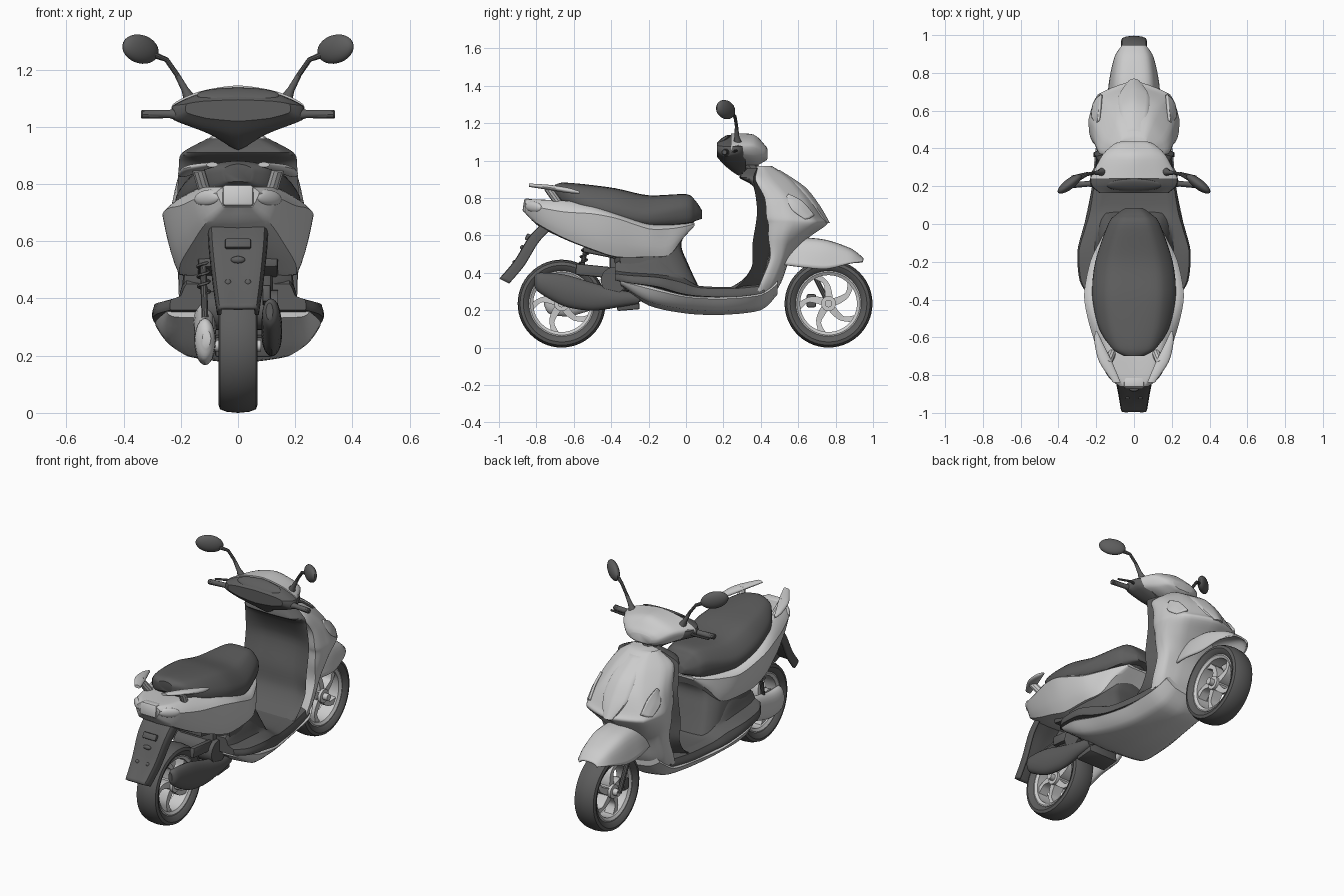
import bpy, bmesh, math
from mathutils import Vector, Matrix, Euler

DARK = bpy.data.materials.new("dark_plastic")
DARK.diffuse_color = (0.11, 0.11, 0.11, 1)
C = bpy.context

def finish(o, mat, mirror=False, thick=0, angle=35):
    if mat:
        o.data.materials.append(mat)
    if thick:
        m = o.modifiers.new("thickness", 'SOLIDIFY'); m.thickness = thick; m.offset = 0
    if mirror:
        o.modifiers.new("mirror", 'MIRROR')
    bpy.ops.object.select_all(action='DESELECT')
    o.select_set(True); C.view_layer.objects.active = o
    bpy.ops.object.shade_smooth_by_angle(angle=math.radians(angle))
    return o

def from_bm(name, bm, mat, **kw):
    bmesh.ops.recalc_face_normals(bm, faces=bm.faces)
    me = bpy.data.meshes.new(name); bm.to_mesh(me); bm.free()
    o = bpy.data.objects.new(name, me); C.collection.objects.link(o)
    return finish(o, mat, **kw)

def spline(p, closed, n, soft=1.0):
    # Catmull-Rom curve through the points, tightened towards straight lines when soft < 1
    k, out = len(p), []
    for i in range(k if closed else k - 1):
        g = (lambda j: p[j % k]) if closed else (lambda j: p[max(0, min(k - 1, j))])
        a, b, c, d = g(i - 1), g(i), g(i + 1), g(i + 2)
        for s in range(n):
            t = s / n
            cr = 0.5 * (2 * b + (c - a) * t + (2 * a - 5 * b + 4 * c - d) * t * t
                        + (3 * b - a - 3 * c + d) * t ** 3)
            out.append(b.lerp(c, t).lerp(cr, soft))
    return out if closed else out + [p[-1]]

def add_loft(bm, rings, closed=True, n=5, m=5, soft=1.0):
    rings = [spline([Vector(v) for v in r], closed, n, soft) for r in rings]
    rows = list(zip(*[spline(list(c), False, m, 0.85) for c in zip(*rings)]))
    vs = [[bm.verts.new(v) for v in r] for r in rows]
    w = len(vs[0])
    for a, b in zip(vs, vs[1:]):
        for j in range(w if closed else w - 1):
            bm.faces.new((a[j], a[(j + 1) % w], b[(j + 1) % w], b[j]))
    if closed:
        bm.faces.new(vs[0]); bm.faces.new(vs[-1])

def loft(name, rings, mat=None, closed=True, n=5, m=5, soft=1.0, **kw):
    bm = bmesh.new(); add_loft(bm, rings, closed, n, m, soft)
    return from_bm(name, bm, mat, **kw)

def body(name, axis, stations, mat=None, closed=True, soft=0.5, **kw):
    # symmetric shell from half sections stacked along y or z
    rings = []
    for t, half in stations:
        h = [(a, t, b) if axis == 'y' else (a, b, t) for a, b in half]
        mir = [(-x, y, z) for x, y, z in reversed(h) if x > 0]
        rings.append(h + mir if closed else mir + h)
    return loft(name, rings, mat, closed, soft=soft, **kw)

def pods(name, stations, mat=None, **kw):
    # elliptical rings along y: (x, y, z, rx, rz)
    return loft(name, [[(x + rx * math.cos(a), y, z + rz * math.sin(a)) for a in
                [k * math.tau / 8 for k in range(8)]] for x, y, z, rx, rz in stations], mat, n=3, **kw)

def prim(name, kind, loc, size, rot=(0, 0, 0), mat=DARK, bevel=0, **kw):
    # size = half extents
    bm = bmesh.new()
    if kind == 'ball':
        bmesh.ops.create_uvsphere(bm, u_segments=24, v_segments=14, radius=1)
    elif kind == 'cyl':
        bmesh.ops.create_cone(bm, cap_ends=True, segments=24, radius1=1, radius2=1, depth=2)
    else:
        bmesh.ops.create_cube(bm, size=2)
    bmesh.ops.transform(bm, verts=bm.verts, matrix=Matrix.LocRotScale(Vector(loc), Euler(rot), Vector(size)))
    if bevel:
        bmesh.ops.bevel(bm, geom=bm.edges[:], offset=bevel, segments=2, affect='EDGES', profile=0.5)
    return from_bm(name, bm, mat, **kw)

def tube(name, pts, r, mat=DARK, **kw):
    cu = bpy.data.curves.new(name, 'CURVE'); cu.dimensions = '3D'
    cu.bevel_depth = 1; cu.bevel_resolution = 3; cu.use_fill_caps = True
    s = cu.splines.new('POLY'); s.points.add(len(pts) - 1)
    for i, p in enumerate(pts):
        s.points[i].co = (*p, 1); s.points[i].radius = r[i] if isinstance(r, tuple) else r
    o = bpy.data.objects.new(name, cu); C.collection.objects.link(o)
    bpy.ops.object.select_all(action='DESELECT')
    o.select_set(True); C.view_layer.objects.active = o
    bpy.ops.object.convert(target='MESH')
    return finish(C.object, mat, **kw)

def lathe(name, prof, y, z, mat=None):
    # closed (x, radius) profile spun about the axle
    bm = bmesh.new()
    vs = [bm.verts.new((x, y, z + r)) for x, r in prof]
    es = [bm.edges.new((vs[i], vs[i - 1])) for i in range(len(vs))]
    bmesh.ops.spin(bm, geom=vs + es, cent=(0, y, z), axis=(1, 0, 0), angle=math.tau, steps=56, use_duplicate=False)
    bmesh.ops.remove_doubles(bm, verts=bm.verts, dist=1e-5)
    return from_bm(name, bm, mat)

# wheels: tyre, rim, curved spokes, hub
for tag, y in (("front", 0.762), ("rear", -0.665)):
    z = 0.235
    side = [(0.045, 0.172), (0.06, 0.185), (0.069, 0.205), (0.063, 0.222), (0.04, 0.231)]
    lathe(tag + "_tyre", side + [(0, 0.235)] + [(-x, r) for x, r in reversed(side)], y, z, DARK)
    lathe(tag + "_rim", [(0.048, 0.176), (0.05, 0.168), (0.04, 0.152), (-0.04, 0.152), (-0.05, 0.168), (-0.048, 0.176)], y, z)
    bm = bmesh.new()
    for k in range(5):
        rings = []
        for r, sweep, w, d in ((0.02, 0, 0.02, 0.035), (0.06, 0.02, 0.019, 0.032), (0.11, 0.14, 0.015, 0.028), (0.157, 0.42, 0.022, 0.03)):
            a = k * math.tau / 5 + sweep + 0.3
            u, v = Vector((0, math.cos(a), math.sin(a))), Vector((0, -math.sin(a), math.cos(a)))
            c = Vector((0, y, z)) + u * r
            rings.append([c + v * (w * i) + Vector((d * j, 0, 0)) for i, j in ((1, 1), (-1, 1), (-1, -1), (1, -1))])
        add_loft(bm, rings, n=1, m=4)
    from_bm(tag + "_spokes", bm, None)
    prim(tag + "_hub", 'cyl', (0, y, z), (0.04, 0.04, 0.05), (0, math.pi / 2, 0), None)
    prim(tag + "_axle", 'cyl', (0, y, z), (0.02, 0.02, 0.08), (0, math.pi / 2, 0), None)
prim("brake_caliper", 'box', (-0.05, 0.67, 0.25), (0.02, 0.025, 0.035), bevel=0.008)
tube("fork_leg", [(-0.083, 0.762, 0.235), (-0.083, 0.68, 0.4), (-0.07, 0.6, 0.54)], 0.014)
tube("steering_column", [(0, 0.58, 0.54), (0, 0.42, 0.86), (0, 0.33, 0.98)], 0.045)

# front fender
body("front_fender", 'y', [
    (0.945, [(0, 0.475), (0.04, 0.47), (0.06, 0.457)]), (0.88, [(0, 0.525), (0.07, 0.51), (0.10, 0.45)]),
    (0.75, [(0, 0.57), (0.09, 0.55), (0.128, 0.42)]), (0.62, [(0, 0.582), (0.09, 0.56), (0.135, 0.43)]),
    (0.47, [(0, 0.56), (0.08, 0.55), (0.11, 0.45)])], closed=False, soft=1, thick=0.01)

# front shield with raised centre ridge and headlamps, dark inner leg shield
body("front_shield", 'z', [
    (0.97, [(0, 0.46), (0.06, 0.45), (0.09, 0.41), (0.08, 0.38), (0, 0.37)]),
    (0.90, [(0, 0.57), (0.09, 0.55), (0.165, 0.45), (0.175, 0.37), (0, 0.39)]),
    (0.80, [(0, 0.68), (0.13, 0.63), (0.207, 0.53), (0.207, 0.42), (0, 0.44)]),
    (0.70, [(0, 0.735), (0.185, 0.67), (0.238, 0.55), (0.217, 0.43), (0, 0.46)]),
    (0.66, [(0, 0.755), (0.19, 0.685), (0.24, 0.55), (0.216, 0.44), (0, 0.46)]),
    (0.59, [(0, 0.66), (0.16, 0.63), (0.228, 0.53), (0.21, 0.44), (0, 0.46)]),
    (0.48, [(0, 0.56), (0.10, 0.55), (0.19, 0.52), (0.205, 0.45), (0, 0.44)]),
    (0.35, [(0, 0.51), (0.10, 0.50), (0.18, 0.47), (0.2, 0.40), (0, 0.40)]),
    (0.25, [(0, 0.45), (0.09, 0.44), (0.15, 0.42), (0.18, 0.36), (0, 0.36)])])
body("shield_ridge", 'z', [
    (0.95, [(0, 0.50), (0.045, 0.485), (0.06, 0.45), (0, 0.42)]), (0.86, [(0, 0.635), (0.07, 0.61), (0.085, 0.56), (0, 0.5)]),
    (0.76, [(0, 0.715), (0.075, 0.69), (0.095, 0.63), (0, 0.6)]), (0.665, [(0, 0.77), (0.03, 0.757), (0.04, 0.7), (0, 0.7)])])
loft("headlamp", [[(0.187, 0.547, 0.82), (0.19, 0.54, 0.81), (0.19, 0.53, 0.8)], [(0.178, 0.62, 0.78), (0.202, 0.602, 0.75), (0.22, 0.568, 0.735)],
                  [(0.172, 0.685, 0.705), (0.198, 0.66, 0.69), (0.213, 0.635, 0.685)]], closed=False, soft=0.5, mirror=True, thick=0.014)
body("inner_leg_shield", 'z', [
    (0.96, [(0, 0.33), (0.07, 0.33), (0.105, 0.38), (0, 0.42)]),
    (0.91, [(0, 0.285), (0.15, 0.295), (0.195, 0.36), (0, 0.42)]),
    (0.86, [(0, 0.36), (0.12, 0.36), (0.207, 0.365), (0, 0.44)]),
    (0.72, [(0, 0.42), (0.12, 0.415), (0.213, 0.38), (0, 0.46)]),
    (0.55, [(0, 0.38), (0.13, 0.38), (0.213, 0.355), (0, 0.46)]),
    (0.44, [(0, 0.36), (0.14, 0.36), (0.205, 0.355), (0, 0.44)]),
    (0.36, [(0, 0.30), (0.14, 0.30), (0.20, 0.31), (0, 0.42)]),
    (0.30, [(0, 0.2), (0.15, 0.2), (0.20, 0.24), (0, 0.38)])], DARK, soft=0.4)

# belly pan and footboard
body("belly_pan", 'y', [
    (-0.35, [(0, 0.36), (0.2, 0.36), (0.25, 0.355), (0.22, 0.335), (0, 0.33)]),
    (-0.2, [(0, 0.32), (0.25, 0.33), (0.29, 0.315), (0.235, 0.245), (0, 0.225)]),
    (0.0, [(0, 0.27), (0.22, 0.28), (0.262, 0.27), (0.19, 0.205), (0, 0.182)]),
    (0.2, [(0, 0.25), (0.19, 0.27), (0.222, 0.26), (0.155, 0.195), (0, 0.175)]),
    (0.4, [(0, 0.27), (0.17, 0.29), (0.203, 0.28), (0.13, 0.22), (0, 0.20)]),
    (0.49, [(0, 0.36), (0.14, 0.36), (0.165, 0.34), (0.1, 0.3), (0, 0.285)])], soft=0.5)
body("footboard", 'y', [
    (-0.38, [(0, 0.45), (0.18, 0.45), (0.2, 0.41), (0.235, 0.395), (0.235, 0.36), (0, 0.36)]),
    (-0.3, [(0, 0.49), (0.18, 0.485), (0.21, 0.40), (0.28, 0.385), (0.285, 0.345), (0, 0.34)]),
    (-0.15, [(0, 0.48), (0.18, 0.475), (0.21, 0.39), (0.292, 0.375), (0.297, 0.325), (0, 0.30)]),
    (-0.03, [(0, 0.38), (0.17, 0.39), (0.2, 0.37), (0.26, 0.35), (0.27, 0.29), (0, 0.28)]),
    (0.07, [(0, 0.33), (0.16, 0.33), (0.19, 0.33), (0.232, 0.32), (0.243, 0.275), (0, 0.27)]),
    (0.25, [(0, 0.325), (0.13, 0.325), (0.16, 0.325), (0.205, 0.315), (0.214, 0.27), (0, 0.26)]),
    (0.42, [(0, 0.34), (0.13, 0.34), (0.15, 0.34), (0.18, 0.33), (0.19, 0.29), (0, 0.28)])], DARK, soft=0.2)
body("underseat_cover", 'z', [
    (0.68, [(0, 0.05), (0.075, 0.03), (0.13, -0.1), (0.17, -0.35), (0, -0.4)]),
    (0.56, [(0, -0.025), (0.1, -0.035), (0.155, -0.12), (0.18, -0.35), (0, -0.4)]),
    (0.45, [(0, 0.01), (0.13, 0.0), (0.18, -0.08), (0.19, -0.35), (0, -0.4)]),
    (0.31, [(0, 0.075), (0.15, 0.07), (0.2, 0.0), (0.2, -0.3), (0, -0.34)])], DARK)

# tail body, lamps, seat
body("tail_body", 'y', [
    (-0.86, [(0, 0.79), (0.05, 0.79), (0.075, 0.77), (0.05, 0.72), (0, 0.72)]),
    (-0.79, [(0, 0.79), (0.10, 0.79), (0.145, 0.75), (0.115, 0.66), (0, 0.65)]),
    (-0.65, [(0, 0.78), (0.14, 0.785), (0.2, 0.725), (0.165, 0.585), (0, 0.58)]),
    (-0.5, [(0, 0.75), (0.17, 0.765), (0.245, 0.715), (0.2, 0.525), (0, 0.53)]),
    (-0.37, [(0, 0.70), (0.18, 0.72), (0.264, 0.69), (0.205, 0.485), (0, 0.49)]),
    (-0.2, [(0, 0.65), (0.17, 0.665), (0.232, 0.635), (0.2, 0.485), (0, 0.49)]),
    (-0.09, [(0, 0.65), (0.13, 0.66), (0.18, 0.635), (0.175, 0.495), (0, 0.5)]),
    (-0.02, [(0, 0.655), (0.1, 0.663), (0.14, 0.645), (0.135, 0.58), (0, 0.58)]),
    (0.045, [(0, 0.66), (0.07, 0.667), (0.085, 0.66), (0.08, 0.65), (0, 0.65)])], soft=0.4)
prim("tail_lamp", 'box', (0, -0.84, 0.757), (0.055, 0.03, 0.038), (-0.15, 0, 0), None, bevel=0.012)
prim("turn_signal", 'ball', (0.106, -0.815, 0.752), (0.062, 0.018, 0.028), (0, 0.1, 0.76), None, mirror=True)
body("seat", 'y', [
    (0.085, [(0, 0.735), (0.03, 0.73), (0.045, 0.715), (0.035, 0.69), (0, 0.69)]),
    (0.05, [(0, 0.785), (0.06, 0.78), (0.095, 0.73), (0.08, 0.68), (0, 0.68)]),
    (0.0, [(0, 0.82), (0.08, 0.81), (0.135, 0.75), (0.12, 0.665), (0, 0.67)]),
    (-0.2, [(0, 0.814), (0.13, 0.80), (0.203, 0.72), (0.18, 0.65), (0, 0.65)]),
    (-0.38, [(0, 0.852), (0.14, 0.84), (0.215, 0.76), (0.2, 0.69), (0, 0.69)]),
    (-0.55, [(0, 0.874), (0.12, 0.86), (0.18, 0.80), (0.17, 0.74), (0, 0.74)]),
    (-0.66, [(0, 0.882), (0.08, 0.87), (0.115, 0.84), (0.1, 0.78), (0, 0.78)]),
    (-0.70, [(0, 0.87), (0.03, 0.865), (0.05, 0.85), (0.04, 0.81), (0, 0.81)])], DARK, soft=0.8)
pods("grab_rail", [(0.2, -0.57, 0.83, 0.006, 0.006), (0.187, -0.63, 0.84, 0.022, 0.014),
                   (0.15, -0.73, 0.856, 0.034, 0.014), (0.09, -0.84, 0.868, 0.02, 0.009)], mirror=True)
tube("grab_rail_post", [(0.14, -0.74, 0.855), (0.115, -0.68, 0.77)], 0.022, None, mirror=True)

# rear mudguard with plate bracket and bolts
loft("rear_mudguard", [[(s * w * f, y + d, z - d * 0.5) for s, f, d in ((-1, 1, 0.045), (-1, 0.9, 0), (0, 0, 0), (1, 0.9, 0), (1, 1, 0.045))]
     for y, z, w in ((-0.74, 0.68, 0.1), (-0.83, 0.59, 0.095), (-0.91, 0.46, 0.08), (-0.99, 0.365, 0.066))],
     DARK, closed=False, soft=0.5, thick=0.014)
prim("plate_lamp", 'box', (0, -0.845, 0.59), (0.045, 0.012, 0.018), (-0.5, 0, 0), bevel=0.006)
prim("reflector", 'ball', (0, -0.875, 0.535), (0.025, 0.012, 0.013))
prim("mudguard_bolt", 'ball', (0.035, -0.918, 0.455), (0.012, 0.01, 0.012), mirror=True)
# engine, transmission, exhaust, shocks
prim("engine_block", 'box', (0, -0.33, 0.41), (0.12, 0.08, 0.11), bevel=0.02)
prim("engine_drum", 'cyl', (0.01, -0.385, 0.36), (0.07, 0.07, 0.13), (0, math.pi / 2, 0))
prim("engine_sump", 'box', (0.02, -0.31, 0.235), (0.1, 0.06, 0.035), (0.08, 0, 0), bevel=0.008)
prim("swing_bracket", 'box', (0, -0.45, 0.52), (0.14, 0.1, 0.03), (-0.2, 0, 0), bevel=0.01)
prim("engine_mount", 'box', (0.1, -0.5, 0.41), (0.015, 0.09, 0.03), (-0.1, 0, 0), bevel=0.008)
pods("transmission_case", [(-0.11, -0.76, 0.26, 0.015, 0.03), (-0.115, -0.73, 0.255, 0.035, 0.075), (-0.115, -0.62, 0.25, 0.038, 0.082),
                           (-0.115, -0.45, 0.29, 0.038, 0.075), (-0.115, -0.3, 0.32, 0.04, 0.085), (-0.115, -0.24, 0.33, 0.02, 0.04)])
pods("exhaust_muffler", [(0.11, -0.81, 0.355, 0.012, 0.03), (0.115, -0.78, 0.345, 0.03, 0.055), (0.118, -0.65, 0.305, 0.036, 0.085),
                         (0.118, -0.5, 0.272, 0.036, 0.075), (0.118, -0.35, 0.262, 0.032, 0.045), (0.115, -0.25, 0.262, 0.02, 0.028)], DARK)
tube("exhaust_pipe", [(0.115, -0.26, 0.26), (0.09, -0.2, 0.27), (0.04, -0.2, 0.32)], 0.018)
A, B = Vector((-0.115, -0.58, 0.32)), Vector((-0.125, -0.52, 0.6))
tube("shock_rod", [A, B], 0.012)
tube("shock_spring", [A.lerp(B, k / 84) + Vector((0.02 * math.cos(k * 0.6), 0.02 * math.sin(k * 0.6), 0)) for k in range(30, 85)], 0.005)
# handlebar covers
body("handlebar_rear_cover", 'y', [
    (0.165, [(0, 1.095), (0.12, 1.09), (0.18, 1.08), (0.18, 1.05), (0.11, 1.03), (0, 1.02)]),
    (0.21, [(0, 1.13), (0.14, 1.11), (0.225, 1.075), (0.225, 1.025), (0.12, 0.99), (0, 0.97)]),
    (0.28, [(0, 1.142), (0.13, 1.12), (0.22, 1.075), (0.21, 1.03), (0.09, 0.97), (0, 0.92)]),
    (0.32, [(0, 1.14), (0.12, 1.115), (0.18, 1.075), (0.17, 1.03), (0.08, 0.97), (0, 0.93)])], DARK)
body("handlebar_front_cover", 'y', [
    (0.24, [(0, 1.145), (0.135, 1.124), (0.227, 1.08), (0.218, 1.035), (0.1, 1.0), (0, 0.98)]),
    (0.36, [(0, 1.139), (0.11, 1.115), (0.17, 1.08), (0.15, 1.02), (0.08, 0.985), (0, 0.97)]),
    (0.42, [(0, 1.085), (0.08, 1.075), (0.11, 1.05), (0.1, 1.02), (0.05, 1.0), (0, 0.995)]),
    (0.437, [(0, 1.06), (0.05, 1.055), (0.07, 1.04), (0.06, 1.02), (0.03, 1.01), (0, 1.01)])], soft=0.8)
prim("instrument_panel", 'ball', (0, 0.205, 1.112), (0.145, 0.04, 0.014), (0.6, 0, 0))
# grips, levers, mirrors
tube("grip", [(0.2, 0.215, 1.045), (0.24, 0.213, 1.045), (0.335, 0.205, 1.044), (0.34, 0.205, 1.044)], (0.026, 0.015, 0.016, 0.012), mirror=True)
tube("brake_lever", [(0.2, 0.26, 1.05), (0.25, 0.268, 1.052), (0.33, 0.25, 1.045)], (0.01, 0.007, 0.006), mirror=True)
tube("mirror_stem", [(0.17, 0.275, 1.1), (0.185, 0.272, 1.13), (0.215, 0.27, 1.185), (0.25, 0.262, 1.235), (0.3, 0.235, 1.255)],
     (0.022, 0.013, 0.009, 0.009, 0.012), mirror=True)
prim("mirror_head", 'ball', (0.341, 0.212, 1.272), (0.078, 0.028, 0.05), (0, -0.2, -0.65), mirror=True)
